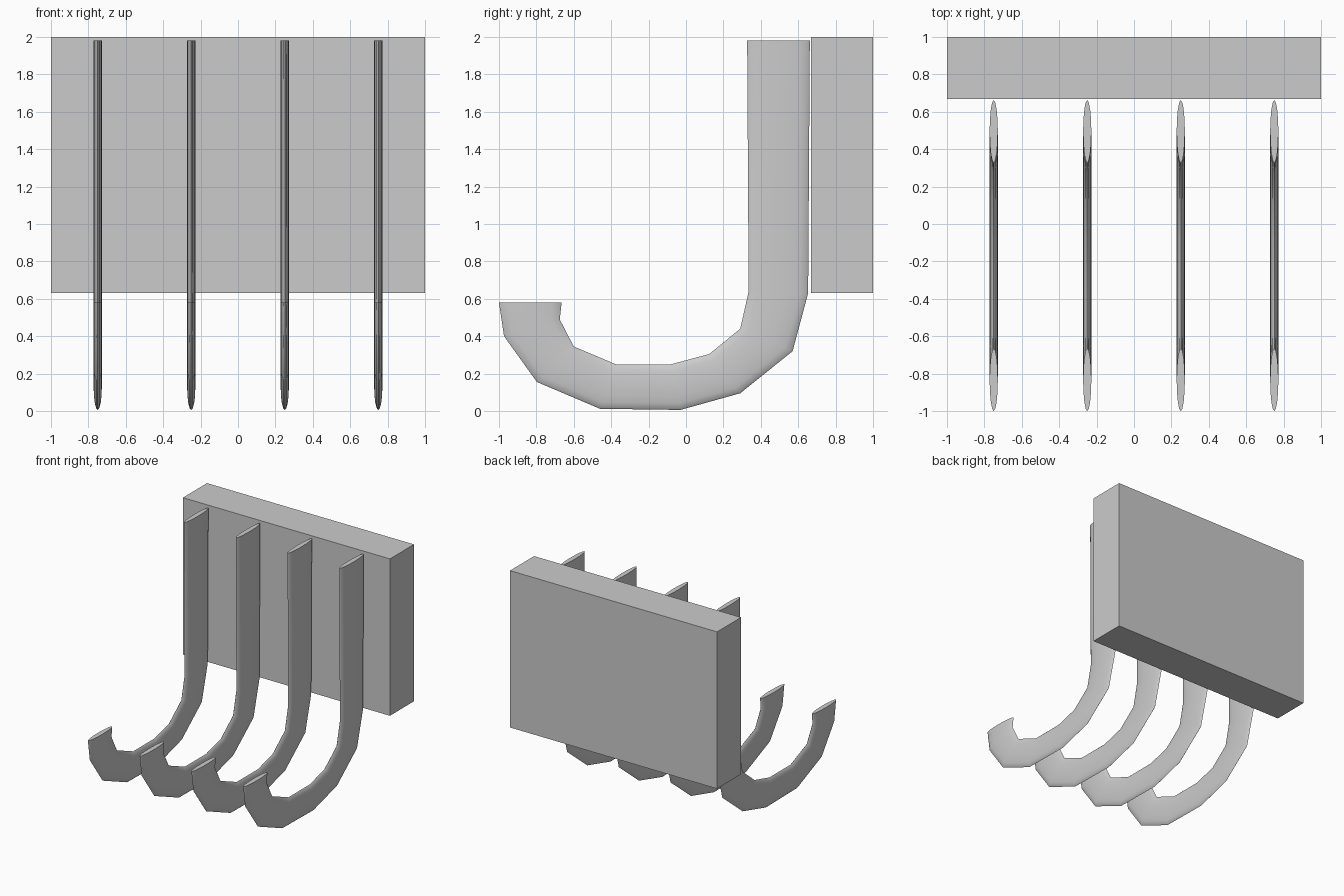
import bpy, bmesh, math
from mathutils import Vector

if "Cube" in bpy.data.objects:
    bpy.data.objects.remove(bpy.data.objects["Cube"])

# Backing board
bpy.ops.mesh.primitive_cube_add(size=1, location=(0, 0.834, 1.315))
board = bpy.context.object
board.name = "backing_board"
board.scale = (2, 0.332, 1.37)
bpy.ops.object.transform_apply(location=False, rotation=False, scale=True)

# Hook outline in (y, z): matching outer and inner edge points
OUTER = [(0.662, 1.98), (0.653, 0.63), (0.57, 0.32), (0.29, 0.095), (-0.03, 0.006),
         (-0.46, 0.012), (-0.797, 0.155), (-0.973, 0.40), (-1.0, 0.58)]
INNER = [(0.327, 1.98), (0.335, 0.64), (0.29, 0.44), (0.125, 0.305), (-0.08, 0.25),
         (-0.375, 0.25), (-0.60, 0.345), (-0.675, 0.49), (-0.665, 0.58)]
SIDES = 16
HALF_WIDTH = 0.022


def hook_mesh():
    """Flattened elliptical section swept along the hook."""
    bm = bmesh.new()
    rings = []
    for o, i in zip(OUTER, INNER):
        a, b = Vector((0, *o)), Vector((0, *i))
        mid, half = (a + b) / 2, (a - b) / 2
        ring = []
        for k in range(SIDES):
            t = 2 * math.pi * k / SIDES
            ring.append(bm.verts.new(mid + half * math.cos(t)
                                     + Vector((HALF_WIDTH * math.sin(t), 0, 0))))
        rings.append(ring)
    for r, s in zip(rings, rings[1:]):
        for k in range(SIDES):
            n = (k + 1) % SIDES
            bm.faces.new((r[k], r[n], s[n], s[k]))
    bm.faces.new(rings[0])
    bm.faces.new(rings[-1])
    bmesh.ops.recalc_face_normals(bm, faces=bm.faces)
    mesh = bpy.data.meshes.new("hook")
    bm.to_mesh(mesh)
    bm.free()
    return mesh


# Four hooks in a row
for n, x in enumerate((-0.75, -0.25, 0.25, 0.75)):
    hook = bpy.data.objects.new(f"hook_{n + 1}", hook_mesh())
    hook.location.x = x
    bpy.context.collection.objects.link(hook)
    bpy.ops.object.select_all(action='DESELECT')
    hook.select_set(True)
    bpy.context.view_layer.objects.active = hook
    bpy.ops.object.shade_smooth_by_angle(angle=math.radians(30))
